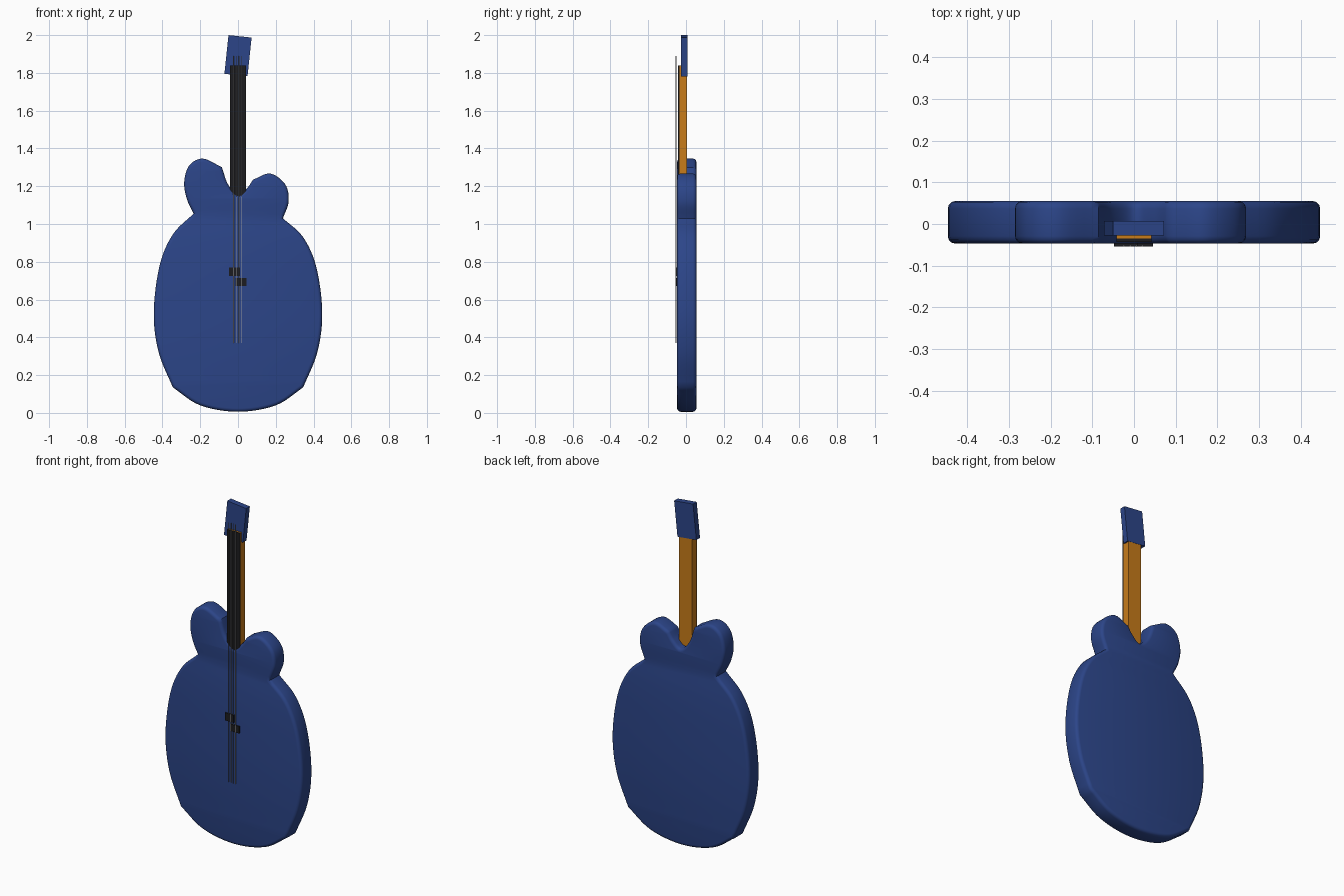
import bpy, bmesh, math
from mathutils import Vector

if "Cube" in bpy.data.objects:
    bpy.data.objects.remove(bpy.data.objects["Cube"])


def material(name, rgb):
    m = bpy.data.materials.new(name)
    m.diffuse_color = (*rgb, 1)
    m.use_nodes = True
    m.node_tree.nodes["Principled BSDF"].inputs["Base Color"].default_value = m.diffuse_color
    return m


BLUE = material("blue_paint", (0.025, 0.06, 0.25))
WOOD = material("neck_wood", (0.58, 0.2, 0.01))
BLACK = material("black", (0.012, 0.012, 0.014))
STEEL = material("steel", (0.35, 0.35, 0.37))


def box(name, lo, hi, mat, tilt=0):
    lo, hi = Vector(lo), Vector(hi)
    bpy.ops.mesh.primitive_cube_add(size=1, location=(lo + hi) / 2, rotation=(0, tilt, 0))
    ob = bpy.context.object
    ob.name = name
    ob.scale = hi - lo
    ob.data.materials.append(mat)
    return ob


def smooth_run(pts, steps=6):
    """Catmull-Rom curve through pts, without the last point."""
    p = [Vector(q) for q in pts]
    p = [2 * p[0] - p[1]] + p + [2 * p[-1] - p[-2]]
    out = []
    for a, b, c, d in zip(p, p[1:], p[2:], p[3:]):
        for i in range(steps):
            t = i / steps
            out.append(0.5 * (2 * b + (c - a) * t + (2 * a - 5 * b + 4 * c - d) * t**2
                              + (3 * b - a - 3 * c + d) * t**3))
    return out


# Body: smooth outline runs meeting at creases, extruded with rounded edges
runs = [
    [(-.345, .135), (-.2, .04), (0, .006), (.2, .04), (.345, .135)],
    [(.345, .135), (.42, .32), (.446, .53), (.415, .77), (.345, .93), (.238, 1.03)],
    [(.238, 1.03), (.268, 1.12), (.25, 1.21), (.17, 1.267), (.08, 1.235)],
    [(.08, 1.235), (.048, 1.19), (0, 1.155), (-.053, 1.21), (-.085, 1.3)],
    [(-.085, 1.3), (-.185, 1.346), (-.258, 1.31), (-.285, 1.22), (-.27, 1.13), (-.235, 1.055)],
    [(-.235, 1.055), (-.345, .945), (-.415, .78), (-.446, .53), (-.42, .32), (-.345, .135)],
]
outline = [v for run in runs for v in smooth_run(run)]
R = 0.018
cu = bpy.data.curves.new("body", 'CURVE')
cu.dimensions = '2D'
cu.fill_mode = 'BOTH'
cu.extrude = 0.051 - R
cu.bevel_depth = R
cu.bevel_resolution = 2
cu.offset = -R
sp = cu.splines.new('POLY')
sp.points.add(len(outline) - 1)
for pt, v in zip(sp.points, outline):
    pt.co = (v.x, v.y, 0, 1)
sp.use_cyclic_u = True
body = bpy.data.objects.new("body", cu)
bpy.context.collection.objects.link(body)
body.location.y = 0.004
body.rotation_euler.x = math.pi / 2
bpy.context.view_layer.objects.active = body
body.select_set(True)
bpy.ops.object.convert(target='MESH')
body = bpy.context.object
body.name = "body"
bm = bmesh.new()
bm.from_mesh(body.data)
bmesh.ops.remove_doubles(bm, verts=bm.verts, dist=1e-4)
bmesh.ops.recalc_face_normals(bm, faces=bm.faces)
bm.to_mesh(body.data)
bm.free()
body.data.materials.clear()
body.data.materials.append(BLUE)
bpy.ops.object.shade_smooth_by_angle(angle=math.radians(35))

# Neck, fingerboard and tilted headstock
box("neck", (-.042, -.035, 1.08), (.042, .006, 1.84), WOOD)
box("fingerboard", (-.042, -.043, 1.08), (.042, -.035, 1.84), BLACK)
box("headstock", (-.0615, -.027, 1.788), (.0615, .007, 1.994), BLUE, math.radians(6))

# Two staggered pickup halves
box("pickup_upper", (-.048, -.054, .725), (.01, -.044, .77), BLACK)
box("pickup_lower", (-.013, -.054, .672), (.045, -.044, .713), BLACK)

# Four strings
for i in range(4):
    x = -.024 + .0147 * i
    bpy.ops.mesh.primitive_cylinder_add(vertices=8, radius=.002, depth=1.52,
                                        location=(x, -.0525, 1.13))
    s = bpy.context.object
    s.name = f"string_{i + 1}"
    s.data.materials.append(STEEL)
    bpy.ops.object.shade_smooth_by_angle()
